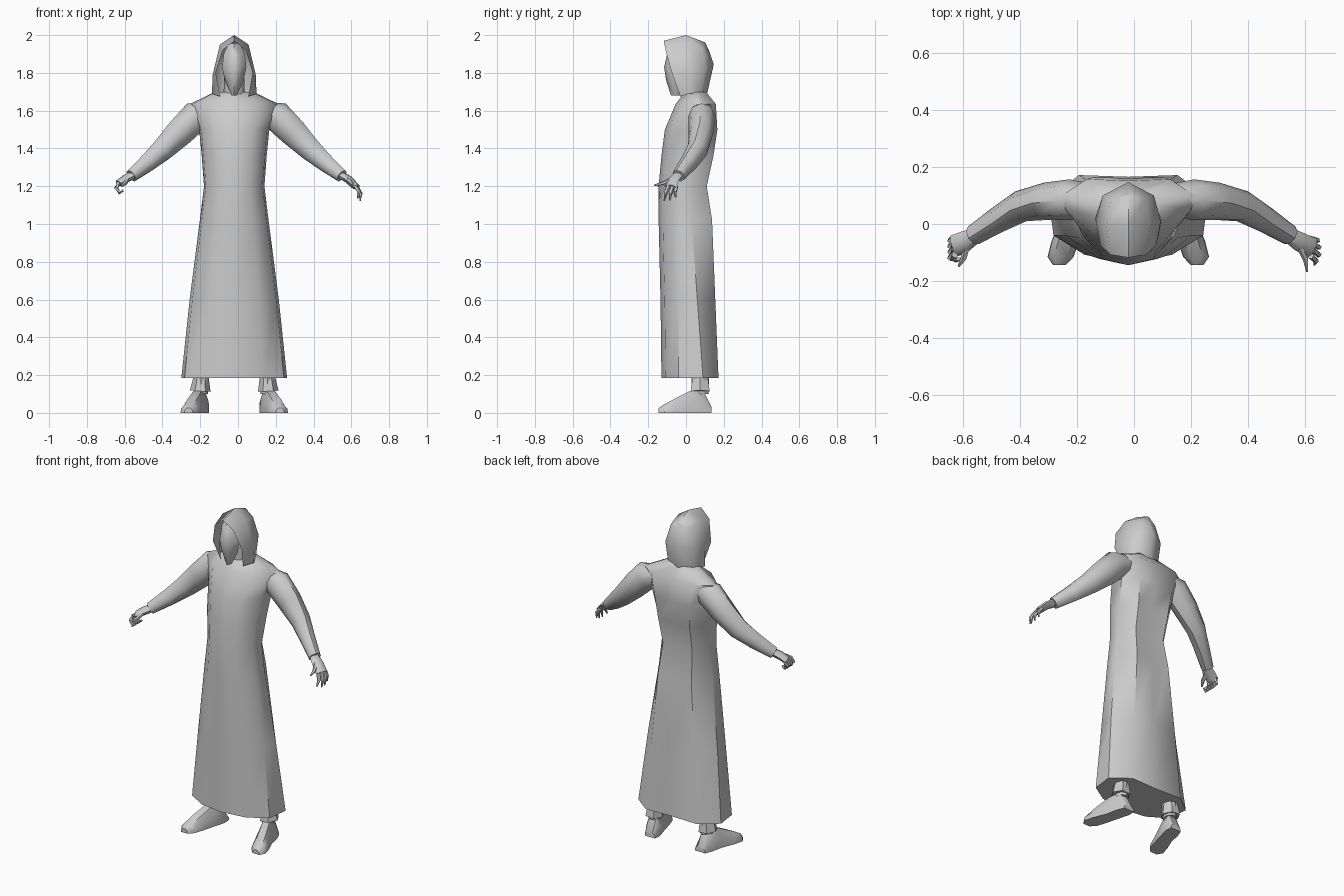
import bpy, bmesh, math
from mathutils import Vector

GREY = bpy.data.materials.new("plain_grey")
GREY.diffuse_color = (0.6, 0.6, 0.6, 1)
BODY_X = -0.02   # centre line of the robe, hood and feet
ARM_X = -0.008   # centre line of the arms


def loft(name, rings, closed=True, caps=True, angle=45):
    """Skin a list of equal-length point rings."""
    bm = bmesh.new()
    rows = [[bm.verts.new(p) for p in r] for r in rings]
    n = len(rows[0])
    for a, b in zip(rows, rows[1:]):
        for i in range(n if closed else n - 1):
            j = (i + 1) % n
            bm.faces.new((a[i], a[j], b[j], b[i]))
    if caps:
        bm.faces.new(rows[0][::-1])
        bm.faces.new(rows[-1])
    bmesh.ops.remove_doubles(bm, verts=bm.verts, dist=0.0005)
    bmesh.ops.recalc_face_normals(bm, faces=bm.faces)
    me = bpy.data.meshes.new(name)
    bm.to_mesh(me)
    bm.free()
    me.materials.append(GREY)
    ob = bpy.data.objects.new(name, me)
    bpy.context.collection.objects.link(ob)
    bpy.ops.object.select_all(action='DESELECT')
    ob.select_set(True)
    bpy.context.view_layer.objects.active = ob
    bpy.ops.object.shade_smooth_by_angle(angle=math.radians(angle))
    return ob


def tube(name, path, side, cx, sides=8):
    """Tube along (x, y, z, half depth, half height); side mirrors about cx."""
    pts = [Vector((cx + side * p[0], p[1], p[2])) for p in path]
    rings = []
    for i, p in enumerate(pts):
        t = (pts[min(i + 1, len(pts) - 1)] - pts[max(i - 1, 0)]).normalized()
        up = Vector((0, 0, 1)) if abs(t.z) < 0.95 else Vector((0, 1, 0))
        v = (up - t * up.dot(t)).normalized()
        u = t.cross(v)
        ru, rv = path[i][3:]
        angles = [2 * math.pi * k / sides for k in range(sides)]
        rings.append([p + u * ru * math.cos(a) + v * rv * math.sin(a) for a in angles])
    return loft(name, rings)


def mirrored(half):
    """Complete a half outline whose first and last points lie on the centre line."""
    full = half + [(-x, y, z) for x, y, z in half[-2:0:-1]]
    return [(BODY_X + x, y, z) for x, y, z in full]


# Robe: z, half width, front y, side front y, side back y, back y
robe = [
    (0.185, 0.28, -0.13, -0.04, 0.09, 0.172),
    (0.60, 0.236, -0.135, -0.04, 0.06, 0.155),
    (1.02, 0.182, -0.145, -0.05, 0.03, 0.138),
    (1.20, 0.160, -0.145, -0.05, 0.03, 0.110),
    (1.36, 0.172, -0.130, -0.04, 0.06, 0.145),
    (1.50, 0.186, -0.112, -0.01, 0.09, 0.166),
    (1.635, 0.235, -0.055, 0.05, 0.10, 0.158),
    (1.70, 0.100, -0.005, 0.04, 0.07, 0.105),
]
loft("robe", [mirrored([(0, f, z), (w * 0.55, f + 0.022, z), (w * 0.94, sf, z),
                        (w, sb, z), (w * 0.62, b, z), (0, b - 0.006, z)])
              for z, w, f, sf, sb, b in robe])

# Hood: arches from the open front edge to the back seam
hood = [
    [(0, -0.118, 1.97), (0.062, -0.108, 1.92), (0.098, -0.075, 1.80), (0.075, -0.03, 1.675)],
    [(0, 0.0, 2.0), (0.076, -0.01, 1.95), (0.114, 0.01, 1.79), (0.118, 0.015, 1.69)],
    [(0, 0.10, 1.962), (0.062, 0.085, 1.93), (0.09, 0.10, 1.82), (0.085, 0.08, 1.69)],
    [(0, 0.105, 1.955), (0, 0.125, 1.91), (0, 0.147, 1.845), (0, 0.112, 1.69)],
]
loft("hood", [[(BODY_X - x, y, z) for x, y, z in arch[:0:-1]] +
              [(BODY_X + x, y, z) for x, y, z in arch] for arch in hood],
     closed=False, caps=False, angle=60)

# Long face inside the hood: z, half width, front y, back y
face = [(1.955, 0.03, -0.07, 0.0), (1.90, 0.056, -0.10, 0.0), (1.83, 0.064, -0.116, 0.01),
        (1.76, 0.05, -0.105, 0.02), (1.68, 0.014, -0.08, -0.03)]
loft("face", [mirrored([(0, f, z), (w * 0.6, f + 0.02, z), (w, (f + b) / 2, z), (0, b, z)])
              for z, w, f, b in face], angle=60)
tube("neck", [(0, 0.05, 1.60, 0.06, 0.06), (0, 0.03, 1.85, 0.05, 0.05)], 1, BODY_X)

sleeve = [(0.13, 0.09, 1.60, 0.05, 0.05), (0.215, 0.085, 1.57, 0.072, 0.082),
          (0.30, 0.08, 1.485, 0.066, 0.075), (0.39, 0.062, 1.395, 0.056, 0.062),
          (0.47, 0.015, 1.325, 0.046, 0.05), (0.557, -0.04, 1.255, 0.036, 0.036)]
shoe = [(0.170, 0.135, 0.035, 0.03), (0.178, 0.09, 0.045, 0.12), (0.195, 0.02, 0.042, 0.115),
        (0.222, -0.06, 0.048, 0.075), (0.238, -0.115, 0.046, 0.045), (0.242, -0.145, 0.022, 0.025)]

for side, label in ((-1, "right"), (1, "left")):
    tube(label + "_sleeve", sleeve, side, ARM_X)

    # Trouser leg with a flared cuff above the shoe
    tube(label + "_leg", [(0.175, 0.075, 0.10, 0.036, 0.045), (0.175, 0.075, 0.30, 0.05, 0.05)],
         side, BODY_X)
    tube(label + "_cuff", [(0.18, 0.075, 0.115, 0.055, 0.058), (0.175, 0.075, 0.20, 0.038, 0.045)],
         side, BODY_X, 6)

    # Shoe: cross-sections from heel to turned-out toe
    loft(label + "_shoe", [[(BODY_X + side * (x + a * w), y, z * h) for a, z in
                            ((-1, 0), (1, 0), (0.95, 0.5), (0.5, 1), (-0.5, 1), (-0.95, 0.5))]
                           for x, y, w, h in shoe])

# Open hand
tube("left_palm", [(0.545, -0.035, 1.262, 0.026, 0.022), (0.59, -0.062, 1.238, 0.034, 0.02),
                   (0.635, -0.085, 1.195, 0.036, 0.016)], 1, ARM_X, 6)
tips = [((0.63, -0.112, 1.20), (0.648, -0.13, 1.17), (0.642, -0.143, 1.135)),
        ((0.635, -0.092, 1.20), (0.658, -0.108, 1.16), (0.655, -0.115, 1.122)),
        ((0.635, -0.07, 1.20), (0.658, -0.082, 1.16), (0.655, -0.085, 1.125)),
        ((0.632, -0.052, 1.20), (0.653, -0.058, 1.17), (0.652, -0.055, 1.14)),
        ((0.59, -0.08, 1.235), (0.612, -0.125, 1.215), (0.617, -0.168, 1.205))]
for i, path in enumerate(tips):
    tube("left_finger_%d" % (i + 1),
         [(*p, r, r) for p, r in zip(path, (0.012, 0.010, 0.004))], 1, ARM_X, 5)

# Curled hand
tube("right_palm", [(0.54, -0.035, 1.262, 0.026, 0.022), (0.585, -0.06, 1.24, 0.036, 0.022),
                    (0.625, -0.075, 1.215, 0.036, 0.018)], -1, ARM_X, 6)
for i in range(4):
    y = -0.108 + 0.02 * i
    tube("right_finger_%d" % (i + 1),
         [(0.622, y, 1.22, 0.013, 0.013), (0.637, y - 0.01, 1.19, 0.012, 0.012),
          (0.618, y - 0.018, 1.165, 0.01, 0.01), (0.60, y - 0.015, 1.178, 0.006, 0.006)],
         -1, ARM_X, 5)
tube("right_thumb", [(0.58, -0.08, 1.235, 0.013, 0.013), (0.59, -0.12, 1.215, 0.011, 0.011),
                     (0.608, -0.148, 1.20, 0.005, 0.005)], -1, ARM_X, 5)
